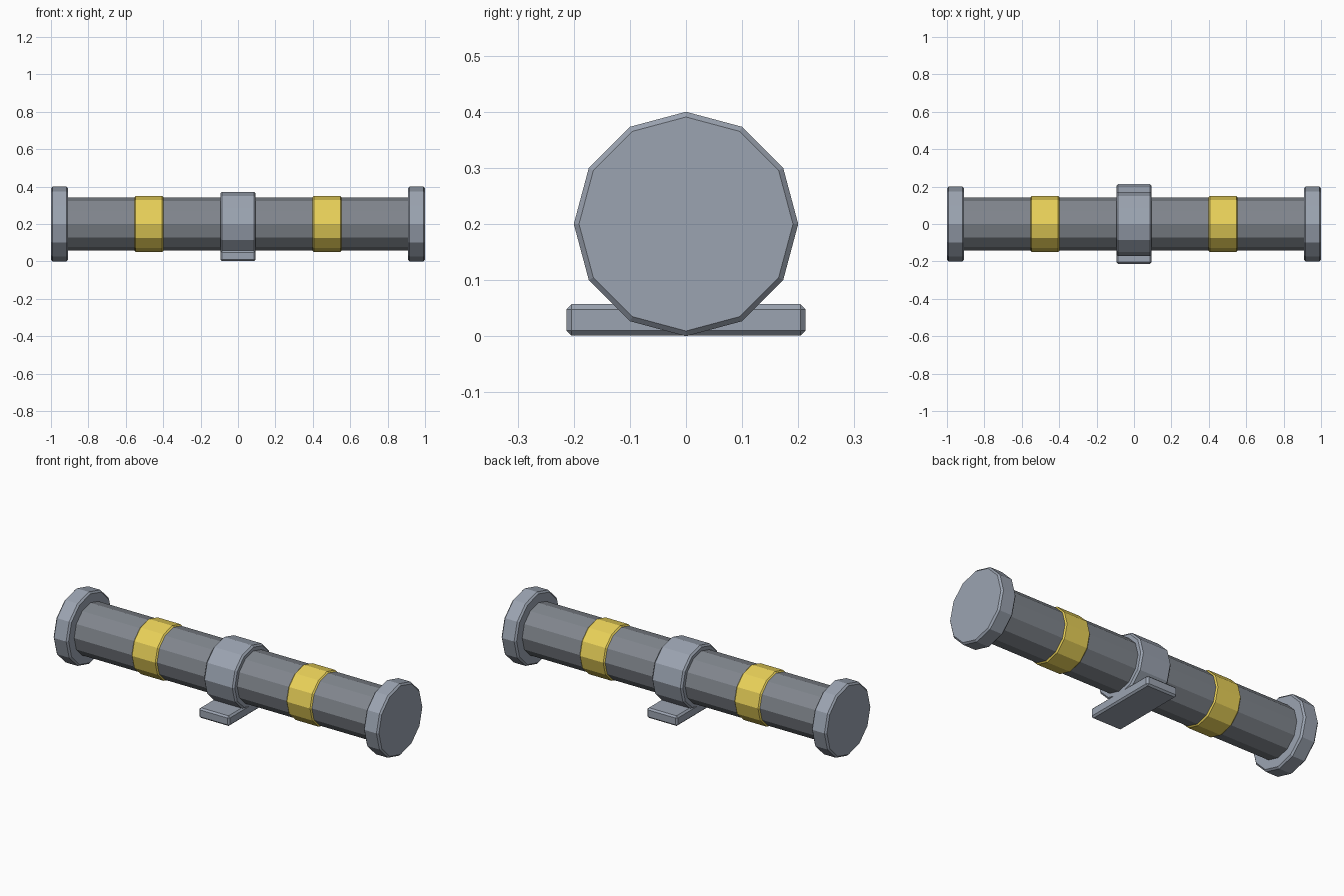
import bpy
from math import pi

if "Cube" in bpy.data.objects:
    bpy.data.objects.remove(bpy.data.objects["Cube"])

AXIS_Z = 0.2   # height of the pipe's centre line
BEVEL = 0.009


def paint(name, color):
    mat = bpy.data.materials.new(name)
    mat.diffuse_color = (*color, 1)
    mat.use_nodes = True
    mat.node_tree.nodes["Principled BSDF"].inputs["Base Color"].default_value = mat.diffuse_color
    return mat


gold = paint("yellow_paint", (0.82, 0.64, 0.10))
steel = paint("blue_grey_steel", (0.33, 0.37, 0.44))
dark_steel = paint("dark_steel", (0.22, 0.24, 0.27))


def finish(obj, name, material):
    obj.name = name
    obj.data.materials.append(material)
    # chamfer only the sharp rims, not the 30 degree side edges
    mod = obj.modifiers.new("chamfer", "BEVEL")
    mod.width = BEVEL
    mod.segments = 1
    mod.limit_method = "ANGLE"
    mod.angle_limit = pi / 3


def drum(name, x, radius, width, material):
    # 12-sided cylinder lying along x, with a corner at the top
    bpy.ops.mesh.primitive_cylinder_add(
        vertices=12, radius=radius, depth=width,
        location=(x, 0, AXIS_Z), rotation=(0, pi / 2, 0))
    bpy.ops.object.transform_apply(location=False, rotation=True, scale=False)
    finish(bpy.context.object, name, material)


# long pipe and middle collar
drum("pipe", 0, 0.142, 1.996, dark_steel)
drum("middle_collar", 0, 0.172, 0.188, steel)

# end flanges and yellow bands, one pair on each side
for side, s in (("left", -1), ("right", 1)):
    drum(side + "_end_flange", s * 0.954, 0.2, 0.092, steel)
    drum(side + "_yellow_band", s * 0.476, 0.149, 0.16, gold)

# foot plate under the collar
bpy.ops.mesh.primitive_cube_add(size=1, location=(0, 0, 0.029))
bpy.context.object.scale = (0.188, 0.426, 0.056)
bpy.ops.object.transform_apply(location=False, rotation=False, scale=True)
finish(bpy.context.object, "foot_plate", steel)
